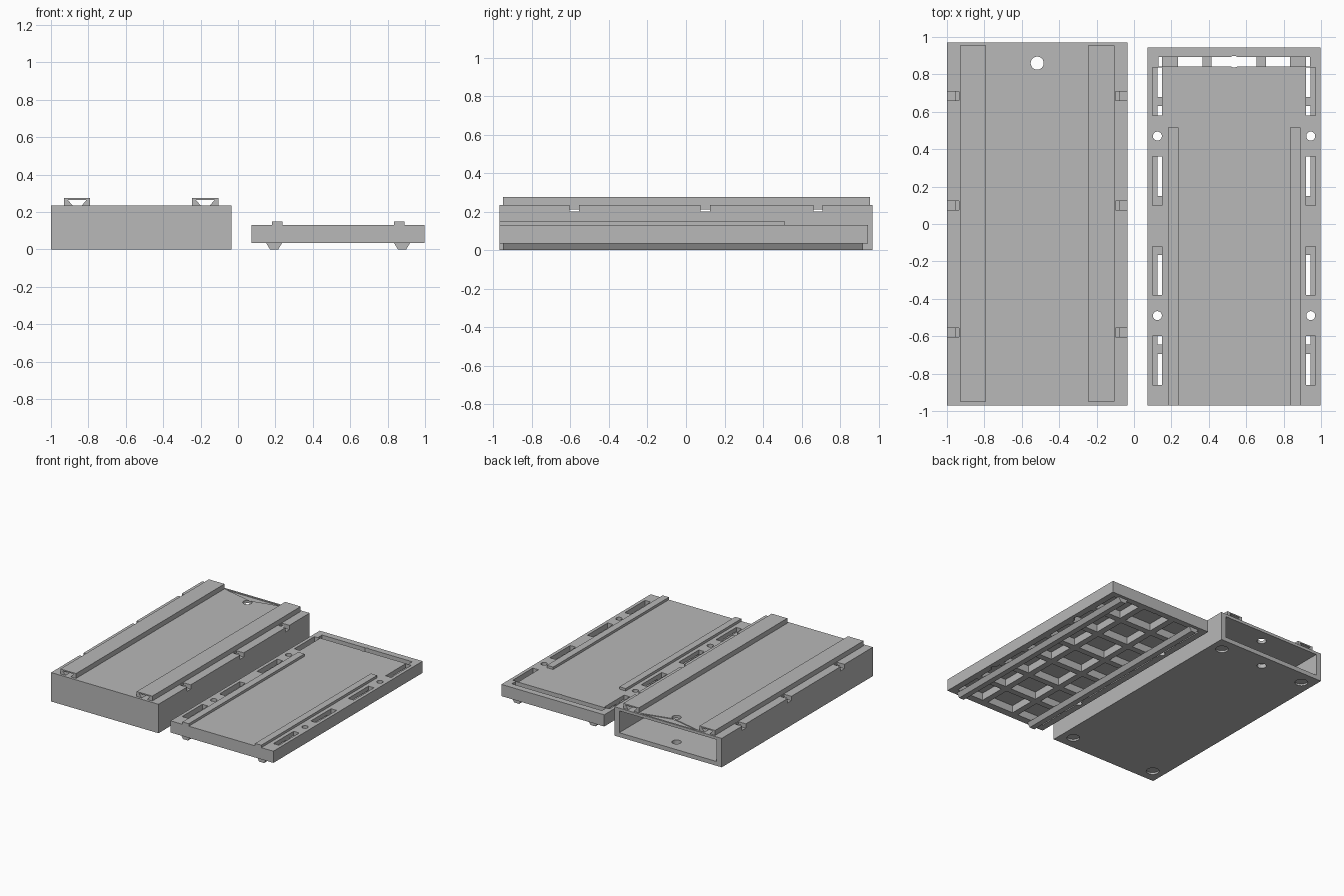
import bpy, bmesh, math
from mathutils import Matrix, Vector

if "Cube" in bpy.data.objects:
    bpy.data.objects.remove(bpy.data.objects["Cube"])

grey = bpy.data.materials.new("light_grey")
grey.diffuse_color = (0.48, 0.48, 0.48, 1)
grey.use_nodes = True
grey.node_tree.nodes["Principled BSDF"].inputs["Base Color"].default_value = grey.diffuse_color


def add_box(bm, x0, x1, y0, y1, z0, z1):
    m = (Matrix.Translation(((x0 + x1) / 2, (y0 + y1) / 2, (z0 + z1) / 2))
         @ Matrix.Diagonal((x1 - x0, y1 - y0, z1 - z0, 1)))
    bmesh.ops.create_cube(bm, size=1, matrix=m)


def add_cyl(bm, x, y, r, z0, z1):
    bmesh.ops.create_cone(bm, cap_ends=True, segments=24, radius1=r, radius2=r, depth=z1 - z0,
                          matrix=Matrix.Translation((x, y, (z0 + z1) / 2)))


def add_prism(bm, points, offset):
    face = bm.faces.new([bm.verts.new(p) for p in points])
    out = bmesh.ops.extrude_face_region(bm, geom=[face])
    bmesh.ops.translate(bm, vec=Vector(offset),
                        verts=[v for v in out["geom"] if isinstance(v, bmesh.types.BMVert)])


def make(name, bm):
    bmesh.ops.recalc_face_normals(bm, faces=bm.faces)
    me = bpy.data.meshes.new(name)
    bm.to_mesh(me)
    bm.free()
    me.materials.append(grey)
    ob = bpy.data.objects.new(name, me)
    bpy.context.collection.objects.link(ob)
    return ob


def cut(ob, bm):
    cutter = make("cutter", bm)
    mod = ob.modifiers.new("cut", 'BOOLEAN')
    mod.operation, mod.solver, mod.object = 'DIFFERENCE', 'EXACT', cutter
    bpy.context.view_layer.objects.active = ob
    bpy.ops.object.modifier_apply(modifier=mod.name)
    bpy.data.objects.remove(cutter)


# Sleeve: long box open at the back
BX = -0.5175
bm = bmesh.new()
add_box(bm, -1, -0.035, -0.97, 0.97, 0, 0.235)
sleeve = make("sleeve", bm)

bm = bmesh.new()
add_box(bm, -0.955, -0.08, -0.91, 1.0, 0.035, 0.212)
cut(sleeve, bm)

# Edge notches, finger hole and foot recesses
bm = bmesh.new()
for y in (-0.58, 0.1, 0.685):
    add_box(bm, -1.02, -0.935, y - 0.024, y + 0.024, 0.2, 0.25)
    add_box(bm, -0.1, -0.015, y - 0.024, y + 0.024, 0.2, 0.25)
add_cyl(bm, BX, 0.86, 0.035, -0.02, 0.26)
for x in (BX - 0.385, BX + 0.385):
    for y in (-0.86, 0.86):
        add_cyl(bm, x, y, 0.048, -0.02, 0.015)
cut(sleeve, bm)

# Shallow triangular thumb ramp at the mouth
bm = bmesh.new()
add_prism(bm, [(BX - 0.27, 0.955, 0.229), (BX, 0.892, 0.229), (BX + 0.27, 0.955, 0.229)], (0, 0, 0.03))
cut(sleeve, bm)

# Hollow dovetail rails on the sleeve
profile = [(-0.07, 0), (-0.07, 0.04), (0.07, 0.04), (0.07, 0),
           (0.025, 0), (0.05, 0.03), (-0.05, 0.03), (-0.025, 0)]
for side, x in (("left", -0.86), ("right", -0.175)):
    bm = bmesh.new()
    add_prism(bm, [(x + px, -0.95, 0.235 + pz) for px, pz in profile], (0, 1.905, 0))
    make(side + "_dovetail_rail", bm)

# Tray slab
TX = 0.535
bm = bmesh.new()
add_box(bm, 0.073, 0.997, -0.97, 0.945, 0.035, 0.13)
tray = make("tray", bm)

# Waffle pockets underneath: three columns, seven rows
bm = bmesh.new()
for i in range(3):
    for j in range(7):
        x, y = TX + (i - 1) * 0.29, -0.8025 + j * 0.265
        add_box(bm, x - 0.12, x + 0.12, y - 0.1075, y + 0.1075, 0.0, 0.095)
cut(tray, bm)

# Slots along both sides and across the back
bm = bmesh.new()
for x in (TX - 0.41, TX + 0.41):
    for y0, y1 in ((-0.86, -0.6), (-0.38, -0.12), (0.1, 0.36), (0.58, 0.837)):
        add_box(bm, x - 0.025, x + 0.025, y0, y1, 0.085, 0.15)
add_box(bm, TX - 0.405, TX + 0.405, 0.842, 0.893, 0.085, 0.15)
cut(tray, bm)

# Round through holes
bm = bmesh.new()
for x in (TX - 0.41, TX + 0.41):
    for y in (-0.49, 0.47):
        add_cyl(bm, x, y, 0.024, 0, 0.2)
add_cyl(bm, TX, 0.868, 0.031, 0, 0.2)
cut(tray, bm)

# Guide ridges on top and dovetail runners below the tray
for side, s in (("left", -1), ("right", 1)):
    bm = bmesh.new()
    x = TX + s * 0.326
    add_box(bm, x - 0.028, x + 0.028, -0.97, 0.515, 0.13, 0.15)
    make(side + "_guide_ridge", bm)
    bm = bmesh.new()
    x = TX + s * 0.342
    add_prism(bm, [(x - 0.043, -0.95, 0.035), (x + 0.043, -0.95, 0.035),
                   (x + 0.022, -0.95, 0), (x - 0.022, -0.95, 0)], (0, 1.87, 0))
    make(side + "_dovetail_runner", bm)
